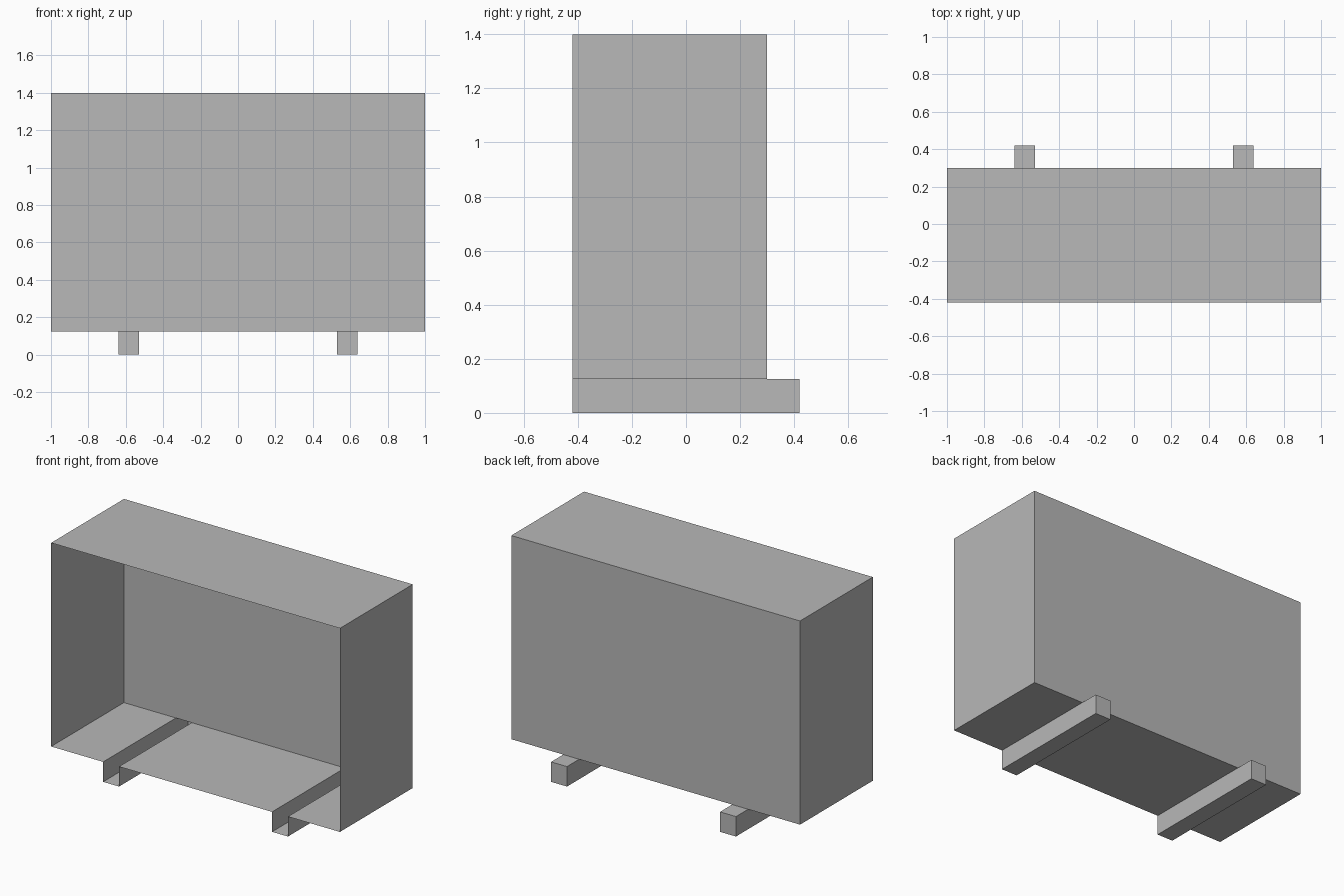
import bpy
import bmesh
from mathutils import Vector

old = bpy.data.objects.get("Cube")
if old:
    bpy.data.objects.remove(old, do_unlink=True)

# Main sizes
FRONT, WALL_BACK, FOOT_BACK = -0.42, 0.30, 0.42
FLOOR, TOP = 0.125, 1.40
FOOT_IN, FOOT_OUT = 0.53, 0.64

grey = bpy.data.materials.new("plain grey")
grey.use_nodes = True
colour = (0.48, 0.48, 0.48, 1)
grey.diffuse_color = colour
grey.node_tree.nodes["Principled BSDF"].inputs["Base Color"].default_value = colour


def open_box(name, low, high, cuts, is_open):
    """Thin-walled box, sliced at the cuts, without the faces the rule picks."""
    low, high = Vector(low), Vector(high)
    bm = bmesh.new()
    bmesh.ops.create_cube(bm, size=1)
    for v in bm.verts:
        v.co = (low + high) / 2 + v.co * (high - low)
    for point, normal in cuts:
        bmesh.ops.bisect_plane(bm, geom=bm.verts[:] + bm.edges[:] + bm.faces[:],
                               plane_co=point, plane_no=normal)
    bm.normal_update()
    doomed = [f for f in bm.faces if is_open(f.normal, f.calc_center_median())]
    bmesh.ops.delete(bm, geom=doomed, context='FACES')
    # Merge the leftover slices of each flat wall
    bmesh.ops.dissolve_limit(bm, angle_limit=0.01, verts=bm.verts[:], edges=bm.edges[:])
    mesh = bpy.data.meshes.new(name)
    bm.to_mesh(mesh)
    bm.free()
    mesh.materials.append(grey)
    obj = bpy.data.objects.new(name, mesh)
    bpy.context.collection.objects.link(obj)


# Cabinet shell: open front, and a slot in the floor above each foot
open_box("cabinet_shell", (-1, FRONT, FLOOR), (1, WALL_BACK, TOP),
         [((s * x, 0, 0), (1, 0, 0)) for s in (-1, 1) for x in (FOOT_IN, FOOT_OUT)],
         lambda n, c: n.y < -0.5 or (n.z < -0.5 and FOOT_IN < abs(c.x) < FOOT_OUT))

# Foot channels: open front, open on top under the cabinet, capped behind it
for side, name in ((-1, "right_foot"), (1, "left_foot")):
    xs = sorted((side * FOOT_IN, side * FOOT_OUT))
    open_box(name, (xs[0], FRONT, 0), (xs[1], FOOT_BACK, FLOOR),
             [((0, WALL_BACK, 0), (0, 1, 0))],
             lambda n, c: n.y < -0.5 or (n.z > 0.5 and c.y < WALL_BACK))
